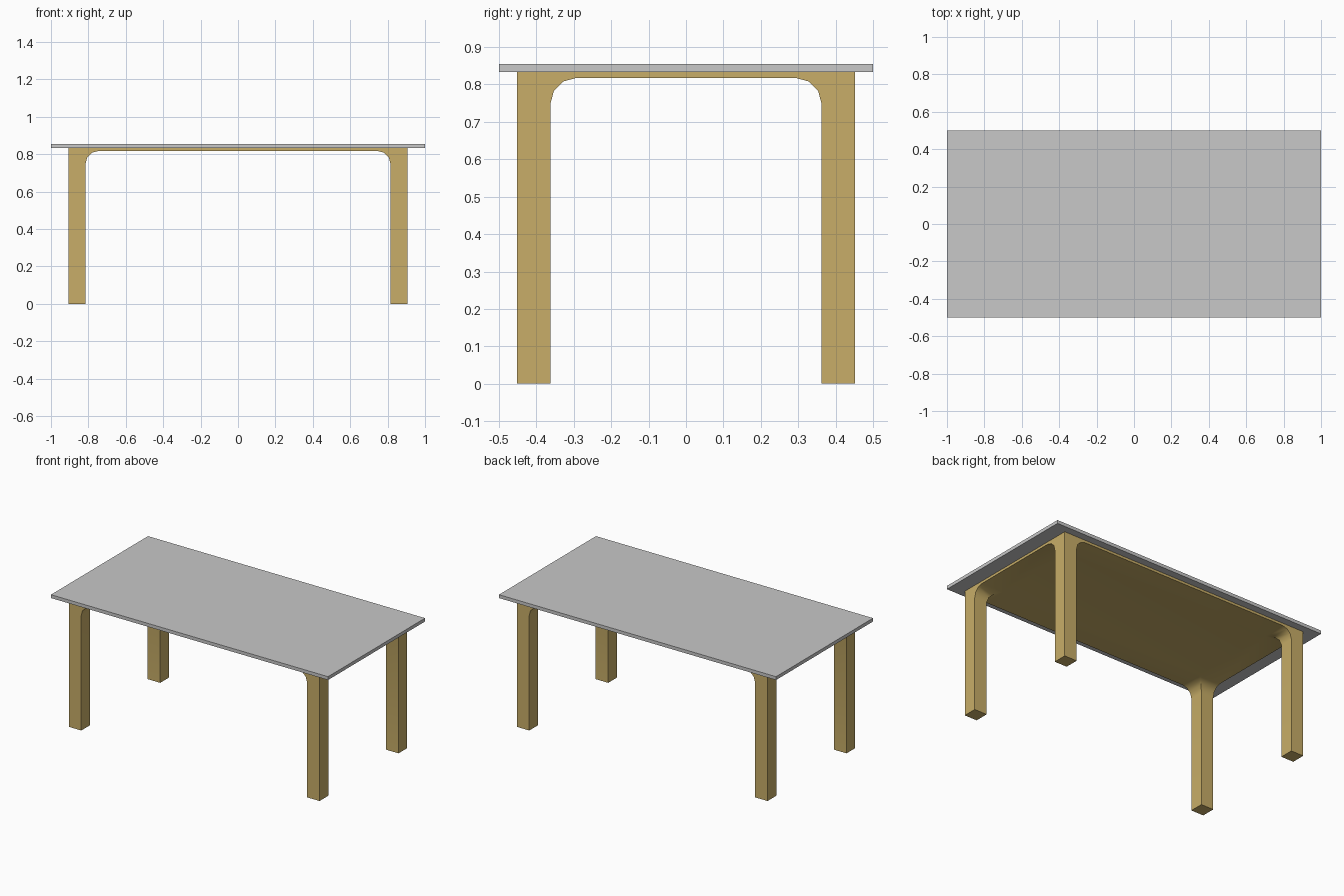
import bpy, bmesh, math

if "Cube" in bpy.data.objects:
    bpy.data.objects.remove(bpy.data.objects["Cube"])


def material(name, rgb):
    m = bpy.data.materials.new(name)
    m.diffuse_color = (*rgb, 1)
    m.use_nodes = True
    m.node_tree.nodes["Principled BSDF"].inputs["Base Color"].default_value = m.diffuse_color
    return m


def add_object(name, bm, mat):
    bmesh.ops.remove_doubles(bm, verts=bm.verts[:], dist=1e-5)
    bmesh.ops.recalc_face_normals(bm, faces=bm.faces[:])
    me = bpy.data.meshes.new(name)
    bm.to_mesh(me)
    bm.free()
    me.materials.append(mat)
    ob = bpy.data.objects.new(name, me)
    bpy.context.collection.objects.link(ob)
    return ob


grey = material("light grey", (0.578, 0.578, 0.578))
wood = material("pale wood", (0.578, 0.423, 0.138))

# Main sizes
X, Y = 0.905, 0.452            # outer half sizes of the frame
LEG, R, STEPS = 0.09, 0.067, 3  # leg width, fillet radius and segments
Z_UNDER, Z_FRAME, Z_TOP = 0.817, 0.833, 0.855

# Table top slab
bm = bmesh.new()
bmesh.ops.create_cube(bm, size=1)
bmesh.ops.scale(bm, vec=(2, 1, Z_TOP - Z_FRAME), verts=bm.verts[:])
bmesh.ops.translate(bm, vec=(0, 0, (Z_TOP + Z_FRAME) / 2), verts=bm.verts[:])
add_object("table_top", bm, grey)

# Frame and legs: one continuous shell
bm = bmesh.new()


def quad(pts):
    bm.faces.new([bm.verts.new(p) for p in pts])


def bridge(a, b):
    for i in range(len(a)):
        j = (i + 1) % len(a)
        quad((a[i], a[j], b[j], b[i]))


# Plate underside as a 3 x 3 grid, left open at the four leg corners
xs = (-X, -X + LEG + R, X - LEG - R, X)
ys = (-Y, -Y + LEG + R, Y - LEG - R, Y)
for i in range(3):
    for j in range(3):
        if i == 1 or j == 1:
            quad([(xs[a], ys[b], Z_UNDER) for a, b in
                  ((i, j), (i + 1, j), (i + 1, j + 1), (i, j + 1))])

# Plate rim and upper face
rim = ([(x, -Y) for x in xs] + [(X, y) for y in ys[1:]]
       + [(x, Y) for x in xs[2::-1]] + [(-X, y) for y in ys[2:0:-1]])
upper = [(x, y, Z_FRAME) for x, y in rim]
bridge([(x, y, Z_UNDER) for x, y in rim], upper)
bm.faces.new([bm.verts.new(p) for p in upper])

# Leg sections: plain square, then widening inwards along the fillet
sections = [(LEG, 0)]
for k in range(STEPS + 1):
    t = math.pi / 2 * k / STEPS
    sections.append((LEG + R * (1 - math.cos(t)), Z_UNDER - R + R * math.sin(t)))
for sx in (-1, 1):
    for sy in (-1, 1):
        rings = [[(sx * (X - u * w), sy * (Y - v * w), z)
                  for u, v in ((0, 0), (1, 0), (1, 1), (0, 1))]
                 for w, z in sections]
        quad(rings[0])
        for a, b in zip(rings, rings[1:]):
            bridge(a, b)

frame = add_object("frame_with_legs", bm, wood)
bpy.context.view_layer.objects.active = frame
frame.select_set(True)
bpy.ops.object.shade_smooth_by_angle(angle=math.radians(35))
